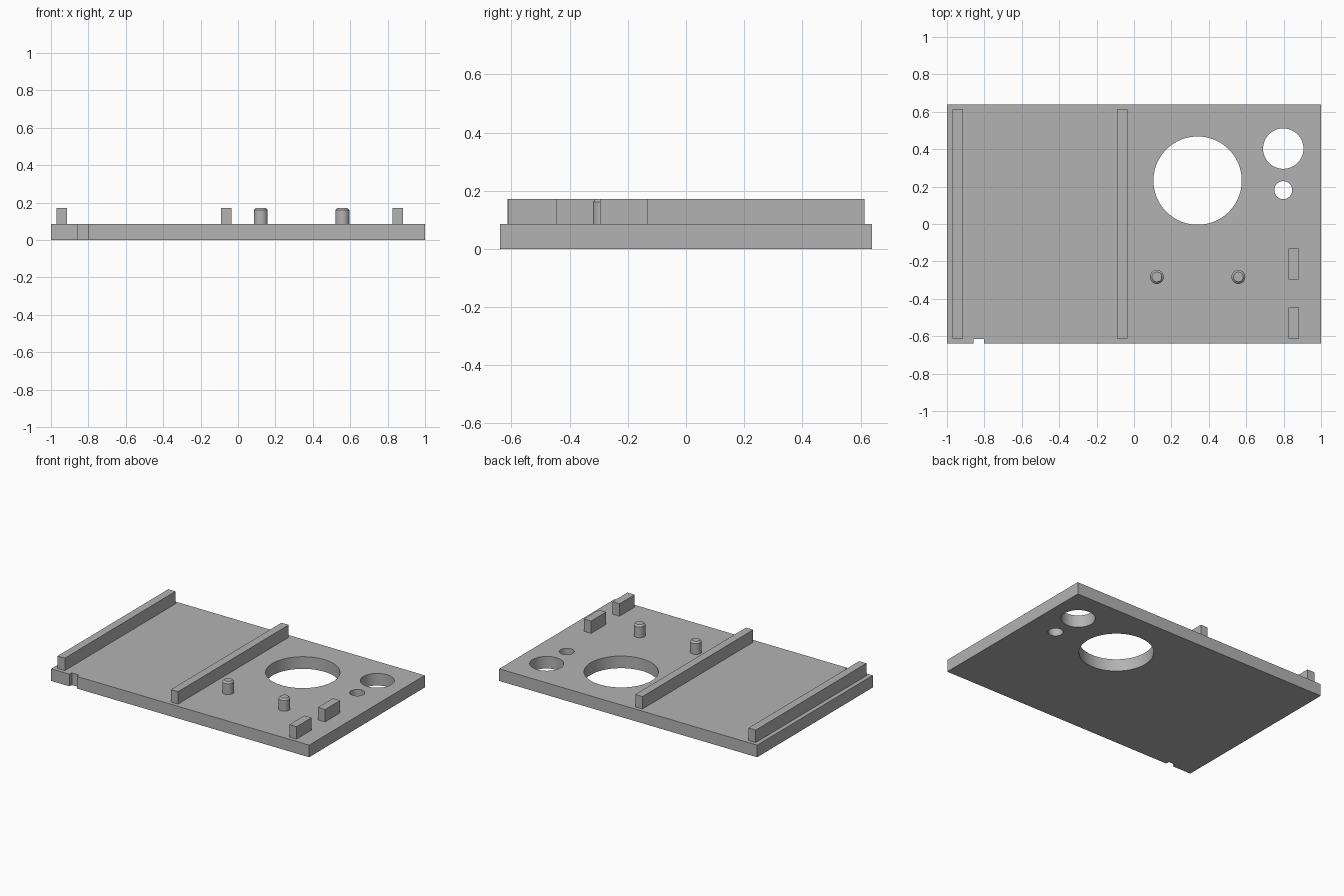
import bpy
import math

if "Cube" in bpy.data.objects:
    bpy.data.objects.remove(bpy.data.objects["Cube"], do_unlink=True)

BASE_TOP = 0.085
TOP = 0.172

grey = bpy.data.materials.new("plain grey")
grey.use_nodes = True
colour = (0.45, 0.45, 0.45, 1)
grey.diffuse_color = colour
grey.node_tree.nodes["Principled BSDF"].inputs["Base Color"].default_value = colour


def finish(name):
    obj = bpy.context.object
    obj.name = name
    bpy.ops.object.transform_apply(location=True, rotation=True, scale=True)
    obj.data.materials.append(grey)
    return obj


def box(name, x0, x1, y0, y1, z0, z1):
    bpy.ops.mesh.primitive_cube_add(
        size=1, location=((x0 + x1) / 2, (y0 + y1) / 2, (z0 + z1) / 2))
    bpy.context.object.scale = (x1 - x0, y1 - y0, z1 - z0)
    return finish(name)


def cylinder(name, x, y, radius, z0, z1, sides=64):
    bpy.ops.mesh.primitive_cylinder_add(
        vertices=sides, radius=radius, depth=z1 - z0, location=(x, y, (z0 + z1) / 2))
    return finish(name)


def smooth(obj):
    bpy.ops.object.select_all(action="DESELECT")
    obj.select_set(True)
    bpy.context.view_layer.objects.active = obj
    bpy.ops.object.shade_smooth_by_angle(angle=math.radians(30))


# Base plate with three round holes and a small edge notch
plate = box("base_plate", -1, 1, -0.64, 0.64, 0, BASE_TOP)
cutters = [
    cylinder("large_hole_cutter", 0.34, 0.232, 0.236, -0.1, 0.2, 96),
    cylinder("medium_hole_cutter", 0.798, 0.403, 0.108, -0.1, 0.2),
    cylinder("small_hole_cutter", 0.798, 0.181, 0.048, -0.1, 0.2),
    box("notch_cutter", -0.858, -0.802, -0.7, -0.615, -0.1, 0.2),
]
bpy.context.view_layer.objects.active = plate
for cutter in cutters:
    cut = plate.modifiers.new(cutter.name, "BOOLEAN")
    cut.operation = "DIFFERENCE"
    cut.solver = "EXACT"
    cut.object = cutter
    bpy.ops.object.modifier_apply(modifier=cut.name)
for cutter in cutters:
    bpy.data.objects.remove(cutter, do_unlink=True)
smooth(plate)

# Two long rails
for name, x in (("outer_rail", -0.942), ("middle_rail", -0.064)):
    box(name, x - 0.028, x + 0.028, -0.613, 0.613, BASE_TOP, TOP)

# Two short stops
for name, y in (("front_stop", -0.529), ("rear_stop", -0.213)):
    box(name, 0.827, 0.883, y - 0.083, y + 0.083, BASE_TOP, TOP)

# Two locating pegs with chamfered tops
for name, x in (("right_peg", 0.122), ("left_peg", 0.558)):
    peg = cylinder(name, x, -0.283, 0.037, BASE_TOP, TOP, 48)
    bevel = peg.modifiers.new("top_chamfer", "BEVEL")
    bevel.width = 0.011
    bevel.segments = 1
    bevel.limit_method = "ANGLE"
    bevel.angle_limit = math.radians(60)
    bpy.ops.object.modifier_apply(modifier=bevel.name)
    # Keep the lower end straight where it meets the plate
    for vert in peg.data.vertices:
        if vert.co.z < BASE_TOP + 0.02:
            length = math.hypot(vert.co.x - x, vert.co.y + 0.283)
            vert.co.x = x + (vert.co.x - x) * 0.037 / length
            vert.co.y = -0.283 + (vert.co.y + 0.283) * 0.037 / length
    smooth(peg)
